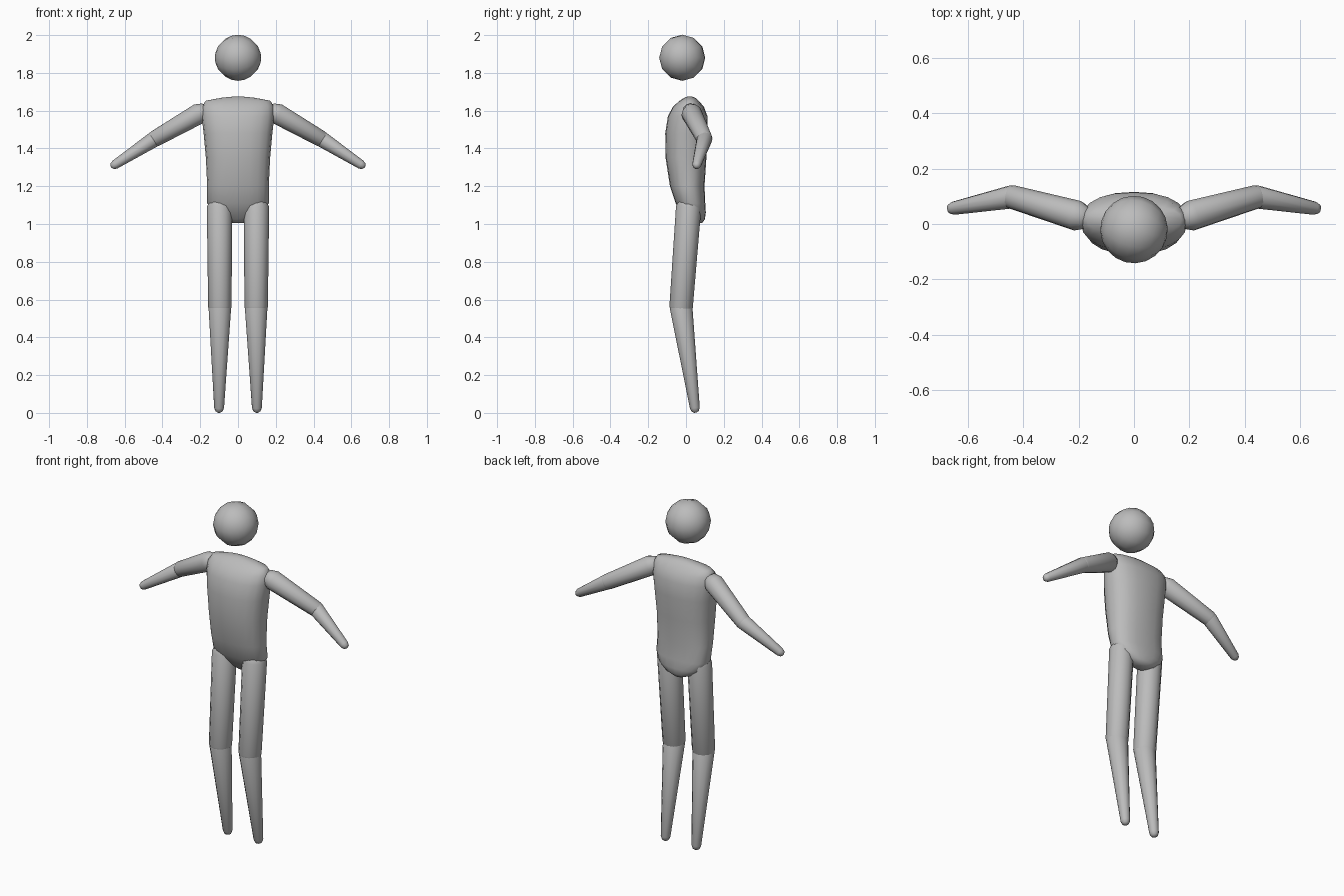
import bpy, bmesh, math
from mathutils import Vector

if "Cube" in bpy.data.objects:
    bpy.data.objects.remove(bpy.data.objects["Cube"])

grey = bpy.data.materials.new("plain grey")
grey.diffuse_color = (0.5, 0.5, 0.5, 1)
grey.use_nodes = True
grey.node_tree.nodes["Principled BSDF"].inputs["Base Color"].default_value = grey.diffuse_color


def finish(name, bm, angle=60):
    bmesh.ops.recalc_face_normals(bm, faces=bm.faces)
    me = bpy.data.meshes.new(name)
    bm.to_mesh(me)
    bm.free()
    me.materials.append(grey)
    ob = bpy.data.objects.new(name, me)
    bpy.context.collection.objects.link(ob)
    bpy.ops.object.select_all(action='DESELECT')
    ob.select_set(True)
    bpy.context.view_layer.objects.active = ob
    bpy.ops.object.shade_smooth_by_angle(angle=math.radians(angle))
    return ob


def loft(bm, rings):
    """Skin a list of point rings and close both ends."""
    vs = [[bm.verts.new(p) for p in r] for r in rings]
    n = len(vs[0])
    for a, b in zip(vs, vs[1:]):
        for i in range(n):
            j = (i + 1) % n
            bm.faces.new((a[i], a[j], b[j], b[i]))
    bm.faces.new(vs[0])
    bm.faces.new(vs[-1])


def limb(name, a, b, ra, rb, sides=12):
    """Tapered tube with rounded ends."""
    a, b = Vector(a), Vector(b)
    d = (b - a).normalized()
    u = d.cross(Vector((0, 1, 0))).normalized()
    v = d.cross(u)
    stations = [(a - d * ra * math.cos(t), ra * math.sin(t)) for t in (0.25, 0.8, math.pi / 2)]
    stations += [(b + d * rb * math.cos(t), rb * math.sin(t)) for t in (math.pi / 2, 0.8, 0.25)]
    bm = bmesh.new()
    loft(bm, [[c + (u * math.cos(k * math.tau / sides) + v * math.sin(k * math.tau / sides)) * r
               for k in range(sides)] for c, r in stations])
    finish(name, bm)


# Head: faceted ball floating above the shoulders
bm = bmesh.new()
bmesh.ops.create_uvsphere(bm, u_segments=12, v_segments=10, radius=0.122)
head = finish("head", bm)
head.rotation_euler = (math.radians(15), math.radians(90), 0)
head.location = (0, -0.02, 1.88)

# Torso: z, half width, front y, back y
sections = [
    (1.005, 0.035, 0.025, 0.085),
    (1.025, 0.085, 0.005, 0.100),
    (1.06, 0.135, -0.025, 0.105),
    (1.11, 0.163, -0.055, 0.102),
    (1.20, 0.163, -0.085, 0.098),
    (1.35, 0.170, -0.108, 0.108),
    (1.48, 0.182, -0.110, 0.116),
    (1.57, 0.192, -0.096, 0.114),
    (1.62, 0.190, -0.070, 0.095),
    (1.652, 0.172, -0.035, 0.068),
    (1.668, 0.090, -0.010, 0.050),
    (1.675, 0.020, 0.010, 0.030),
]


def torso_ring(z, w, f, b, n=20):
    pts = []
    for k in range(n):
        c, s = math.cos(k * math.tau / n), math.sin(k * math.tau / n)
        x = math.copysign(abs(c) ** 0.85, c) * w
        y = math.copysign(abs(s) ** 0.85, s) * (b - f) / 2 + (f + b) / 2
        pts.append((x, y, z))
    return pts


bm = bmesh.new()
loft(bm, [torso_ring(*s) for s in sections])
finish("torso", bm)

# Arms and legs, mirrored
for side, s in (("left", 1), ("right", -1)):
    shoulder, elbow, wrist = (s * 0.205, 0.03, 1.585), (s * 0.442, 0.098, 1.45), (s * 0.652, 0.057, 1.314)
    limb(side + "_upper_arm", shoulder, elbow, 0.055, 0.043)
    limb(side + "_forearm", elbow, wrist, 0.042, 0.024)
    hip, knee, ankle = (s * 0.098, 0.014, 1.09), (s * 0.096, -0.026, 0.56), (s * 0.1, 0.047, 0.026)
    limb(side + "_thigh", hip, knee, 0.067, 0.062)
    limb(side + "_shin", knee, ankle, 0.06, 0.026)
